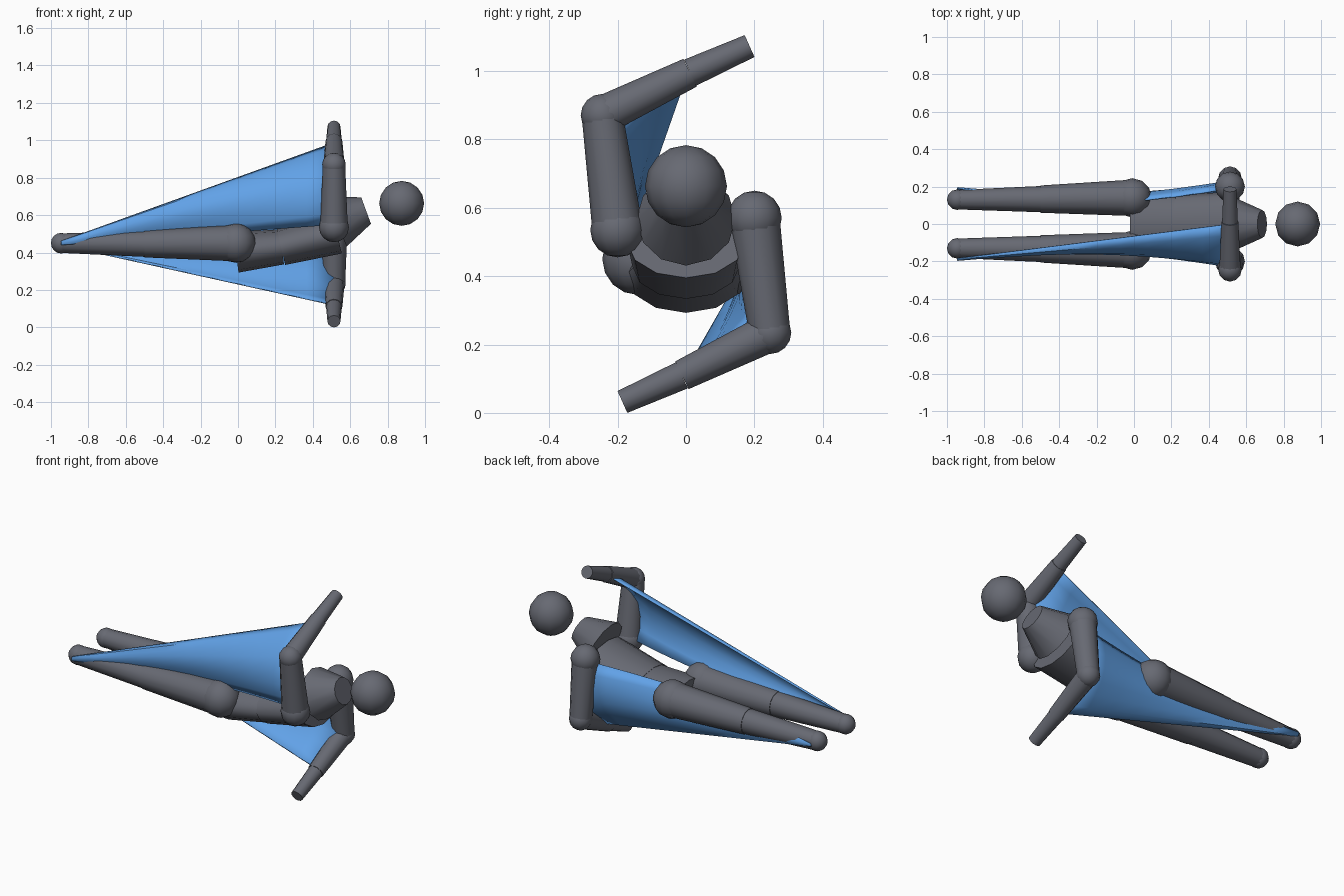
import bpy
import math
from mathutils import Vector

if "Cube" in bpy.data.objects:
    bpy.data.objects.remove(bpy.data.objects["Cube"])

MID = 0.5525  # height about which the two arms mirror


def material(name, rgb):
    m = bpy.data.materials.new(name)
    m.diffuse_color = (*rgb, 1)
    m.use_nodes = True
    m.node_tree.nodes["Principled BSDF"].inputs["Base Color"].default_value = m.diffuse_color
    return m


blue = material("blue_cloth", (0.12, 0.36, 0.8))
slate = material("slate_body", (0.135, 0.142, 0.17))


def finish(name, mat=slate, angle=0.7):
    ob = bpy.context.object
    ob.name = name
    ob.data.materials.append(mat)
    bpy.ops.object.shade_smooth_by_angle(angle=angle)
    return ob


def limb(name, a, b, r1, r2, wide=1.0):
    a, b = Vector(a), Vector(b)
    d = b - a
    bpy.ops.mesh.primitive_cone_add(vertices=12, radius1=r1, radius2=r2, depth=d.length,
                                    location=(a + b) / 2,
                                    rotation=d.to_track_quat('Z', 'Y').to_euler())
    bpy.context.object.scale = (wide, 1, 1)
    return finish(name)


def ball(name, p, r):
    bpy.ops.mesh.primitive_uv_sphere_add(segments=12, ring_count=8, radius=r, location=p)
    return finish(name)


# torso, neck and head
limb("pelvis", (-0.01, 0, 0.402), (0.235, 0, 0.43), 0.11, 0.094, 1.6)
limb("chest", (0.23, 0, 0.429), (0.53, 0, 0.5), 0.098, 0.108, 1.6)
limb("neck_base", (0.53, 0, 0.567), (0.685, 0, 0.624), 0.145, 0.075)
ball("head", (0.875, 0, 0.663), 0.12)

# legs
for side, s in (("front", -1), ("back", 1)):
    hip, knee, ankle = (-0.01, s * 0.14, 0.45), (-0.5, s * 0.133, 0.447), (-0.945, s * 0.13, 0.45)
    ball(side + "_hip", hip, 0.105)
    limb(side + "_thigh", hip, knee, 0.097, 0.073)
    limb(side + "_shin", knee, ankle, 0.07, 0.052)
    ball(side + "_ankle", ankle, 0.055)

# arms and the cloth wings stretched from each arm to the ankle
PROFILE = [(0.0, 0.985), (-0.06, 0.963), (-0.12, 0.905), (-0.18, 0.845),
           (-0.215, 0.77), (-0.228, 0.69), (-0.22, 0.61), (-0.19, 0.55)]
STEPS = 10
for side, s in (("front", 1), ("back", -1)):
    def P(y, z, x=0.513):
        return Vector((x, s * y, MID + s * (z - MID)))

    shoulder, elbow, wrist, tip = P(-0.2, 0.535), P(-0.245, 0.87), P(0.012, 0.995), P(0.186, 1.073)
    ball(side + "_shoulder", shoulder, 0.08)
    limb(side + "_upper_arm", shoulder, elbow, 0.074, 0.06)
    ball(side + "_elbow", elbow, 0.063)
    limb(side + "_forearm", elbow, wrist, 0.057, 0.045)
    limb(side + "_hand", wrist, tip, 0.042, 0.035)

    # cloth: arm profile narrowing to the ankle, its lower rows drawn in to the body
    apex = Vector((-0.945, -s * 0.19, 0.45))
    centre = P(-0.15, 0.77)
    n = len(PROFILE)
    verts = []
    for j in range(STEPS + 1):
        t = j / STEPS
        for i, (y, z) in enumerate(PROFILE):
            p = P(y, z)
            q = p.lerp(apex + (p - centre) * 0.04, t)
            q.y += s * 0.075 * math.sin(math.pi * t) * min(1, max(0, (i - 1) / 5))
            verts.append(q)
    faces = [(j * n + i, j * n + i + 1, (j + 1) * n + i + 1, (j + 1) * n + i)
             for j in range(STEPS) for i in range(n - 1)]
    me = bpy.data.meshes.new(side + "_wing")
    me.from_pydata(verts, [], faces)
    wing = bpy.data.objects.new(side + "_wing", me)
    bpy.context.collection.objects.link(wing)
    bpy.context.view_layer.objects.active = wing
    bpy.ops.object.select_all(action='DESELECT')
    wing.select_set(True)
    finish(side + "_wing", blue)
    mod = wing.modifiers.new("thickness", 'SOLIDIFY')
    mod.thickness = 0.008
    mod.offset = 0
